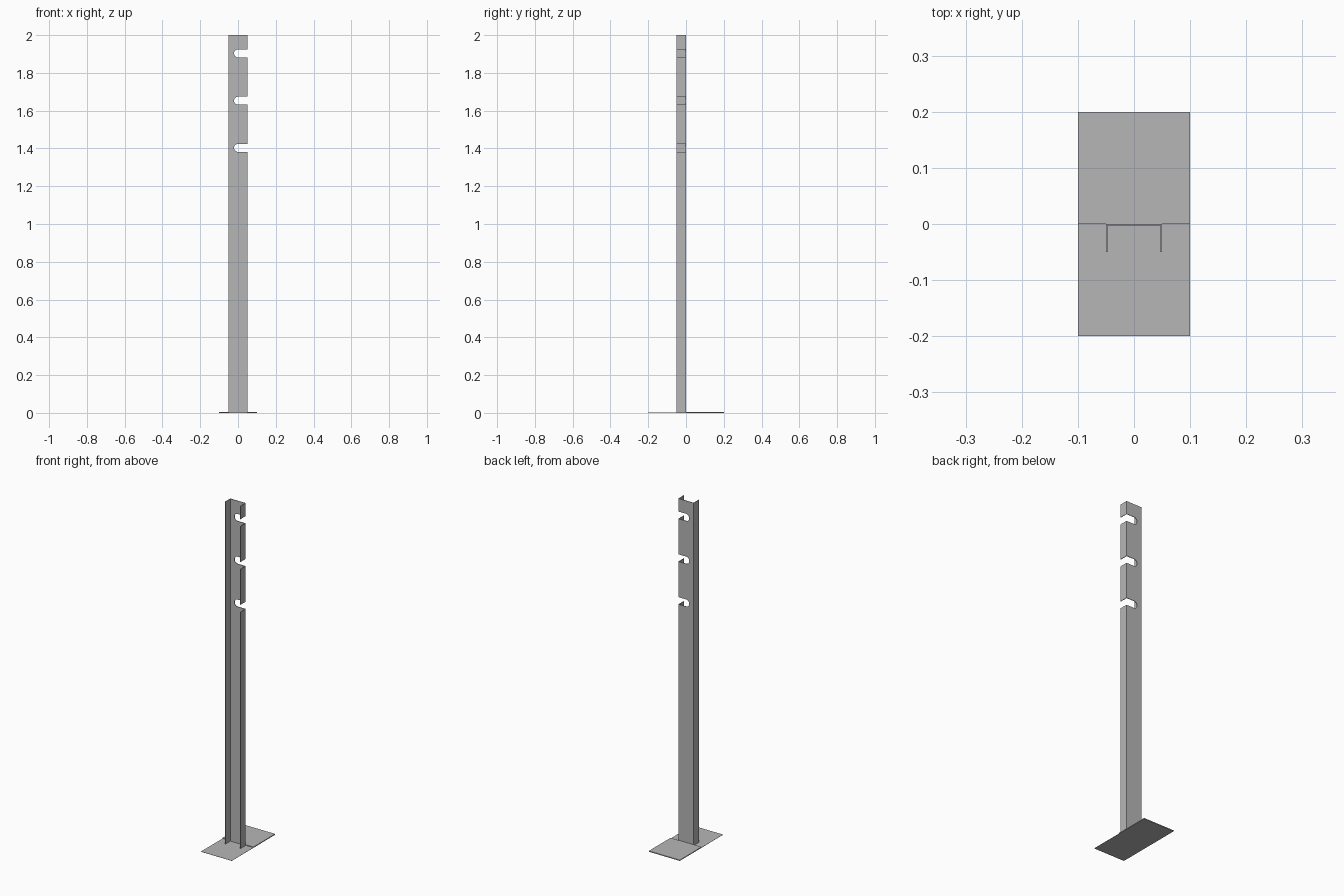
import bpy, bmesh
from math import pi, sin, cos

if "Cube" in bpy.data.objects:
    bpy.data.objects.remove(bpy.data.objects["Cube"], do_unlink=True)

# Single grey metal
steel = bpy.data.materials.new("grey_steel")
steel.use_nodes = True
grey = (0.47, 0.47, 0.47, 1)
steel.diffuse_color = grey
steel.node_tree.nodes["Principled BSDF"].inputs["Base Color"].default_value = grey


def prism(name, outline, offset):
    """Extrude a closed 3D outline along an offset vector."""
    bm = bmesh.new()
    face = bm.faces.new([bm.verts.new(p) for p in outline])
    ext = bmesh.ops.extrude_face_region(bm, geom=[face])
    verts = [v for v in ext["geom"] if isinstance(v, bmesh.types.BMVert)]
    bmesh.ops.translate(bm, verts=verts, vec=offset)
    bmesh.ops.recalc_face_normals(bm, faces=bm.faces)
    mesh = bpy.data.meshes.new(name)
    bm.to_mesh(mesh)
    bm.free()
    mesh.materials.append(steel)
    obj = bpy.data.objects.new(name, mesh)
    bpy.context.collection.objects.link(obj)
    return obj


def plate(name, y0, y1, thick):
    w = 0.1
    return prism(name, [(-w, y0, 0), (w, y0, 0), (w, y1, 0), (-w, y1, 0)], (0, 0, thick))


# Base: thin front half, thicker back half
plate("base_front", -0.2, 0, 0.001)
plate("base_back", 0, 0.2, 0.005)

# Upright channel, open to the front
half, depth, wall = 0.05, 0.05, 0.003
inner = half - wall
right = [(half, 0), (half, -depth), (inner, -depth), (inner, -wall)]
profile = right + [(-x, y) for x, y in reversed(right)]
upright = prism("upright_channel", [(x, y, 0.001) for x, y in profile], (0, 0, 1.999))

# Round-ended hook slots, open through the left flange
radius, steps = 0.021, 16
for i in range(3):
    z = 1.403 + 0.25 * i
    arc = [pi / 2 + pi * k / steps for k in range(steps + 1)]
    outline = [(radius * cos(a), -0.1, z + radius * sin(a)) for a in arc]
    outline += [(0.1, -0.1, z - radius), (0.1, -0.1, z + radius)]
    cutter = prism(f"slot_cutter_{i + 1}", outline, (0, 0.2, 0))
    cutter.hide_render = True
    cutter.hide_viewport = True
    cut = upright.modifiers.new(f"slot_{i + 1}", "BOOLEAN")
    cut.operation = "DIFFERENCE"
    cut.solver = "EXACT"
    cut.object = cutter
